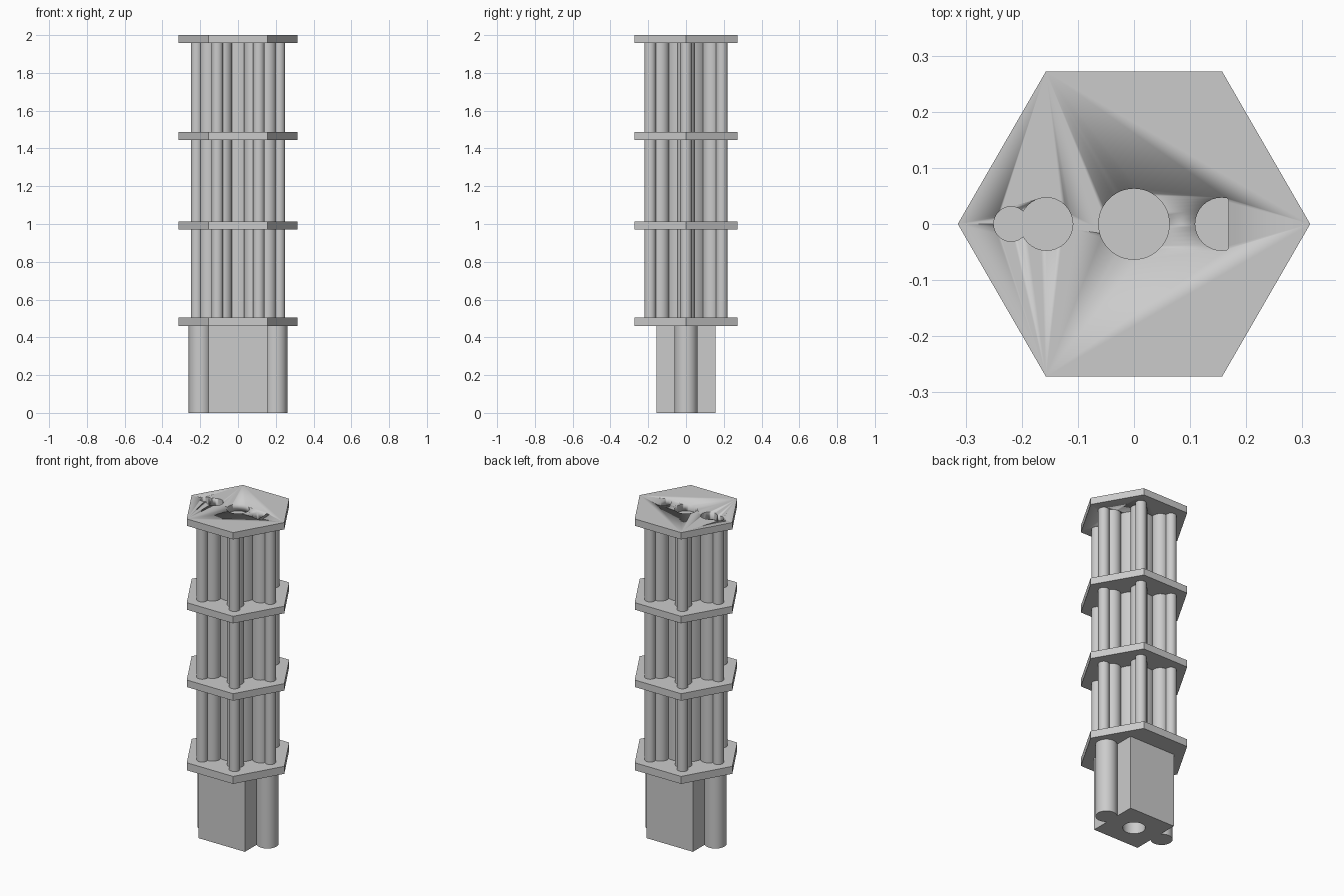
import bpy, math

if "Cube" in bpy.data.objects:
    bpy.data.objects.remove(bpy.data.objects["Cube"])

grey = bpy.data.materials.new("plain_grey")
grey.diffuse_color = (0.6, 0.6, 0.6, 1)
grey.use_nodes = True
grey.node_tree.nodes["Principled BSDF"].inputs["Base Color"].default_value = grey.diffuse_color


def cylinder(name, x, y, r, z0, z1, sides=48):
    bpy.ops.mesh.primitive_cylinder_add(vertices=sides, radius=r, depth=z1 - z0,
                                        location=(x, y, (z0 + z1) / 2))
    ob = bpy.context.object
    ob.name = name
    ob.data.materials.append(grey)
    bpy.ops.object.shade_smooth_by_angle(angle=math.radians(30))
    return ob


def hex_plate(name, z0, z1, r=0.314):
    # six-sided plate with corners on the x axis
    ob = cylinder(name, 0, 0, r, z0, z1, 6)
    ob.rotation_euler.z = math.radians(30)
    bpy.ops.object.transform_apply(location=True, rotation=True, scale=True)
    return ob


def cut(target, cutters):
    for c in cutters:
        c.hide_render = True
        m = target.modifiers.new("cut", 'BOOLEAN')
        m.operation = 'DIFFERENCE'
        m.solver = 'EXACT'
        m.object = c
    bpy.context.view_layer.update()
    bpy.ops.object.select_all(action='DESELECT')
    bpy.context.view_layer.objects.active = target
    target.select_set(True)
    for m in list(target.modifiers):
        bpy.ops.object.modifier_apply(modifier=m.name)
    for c in cutters:
        bpy.data.objects.remove(c)


# hexagonal floor plates
levels = [(0.46, 0.506), (0.97, 1.013), (1.444, 1.487), (1.958, 2.0)]
plates = [hex_plate(f"floor_plate_{i + 1}", a, b) for i, (a, b) in enumerate(levels)]

# column clusters between the plates
for i in range(3):
    z0, z1 = levels[i][1], levels[i + 1][0]
    cylinder(f"core_{i + 1}", 0, 0, 0.124, z0, z1)
    for k in range(6):
        a = math.radians(60 * k)
        for name, dist, r in (("inner_column", 0.156, 0.047), ("outer_column", 0.219, 0.031)):
            cylinder(f"{name}_{i + 1}_{k + 1}", dist * math.cos(a), dist * math.sin(a), r, z0, z1, 32)

# openings in the top plate
half_hole = cylinder("half_hole_cutter", 0.156, 0, 0.047, 1.9, 2.1, 32)
for v in half_hole.data.vertices:
    v.co.x = min(v.co.x, 0.012)
cut(plates[3], [
    cylinder("centre_cutter", 0, 0, 0.063, 1.9, 2.1),
    cylinder("inner_hole_cutter", -0.156, 0, 0.047, 1.9, 2.1, 32),
    cylinder("outer_hole_cutter", -0.219, 0, 0.031, 1.9, 2.1, 32),
    half_hole])

# square base block with a socket underneath
bpy.ops.mesh.primitive_cube_add(size=1, location=(0, 0, 0.23))
base = bpy.context.object
base.name = "base_block"
base.scale = (0.314, 0.314, 0.46)
bpy.ops.object.transform_apply(location=True, rotation=True, scale=True)
base.data.materials.append(grey)
cut(base, [cylinder("socket_cutter", 0, 0, 0.063, -0.1, 0.2)])
bpy.ops.object.shade_smooth_by_angle(angle=math.radians(30))

# round posts on both sides of the base
for side, s in (("left", -1), ("right", 1)):
    cylinder(f"base_post_{side}", s * 0.2, 0, 0.061, 0, 0.46)
